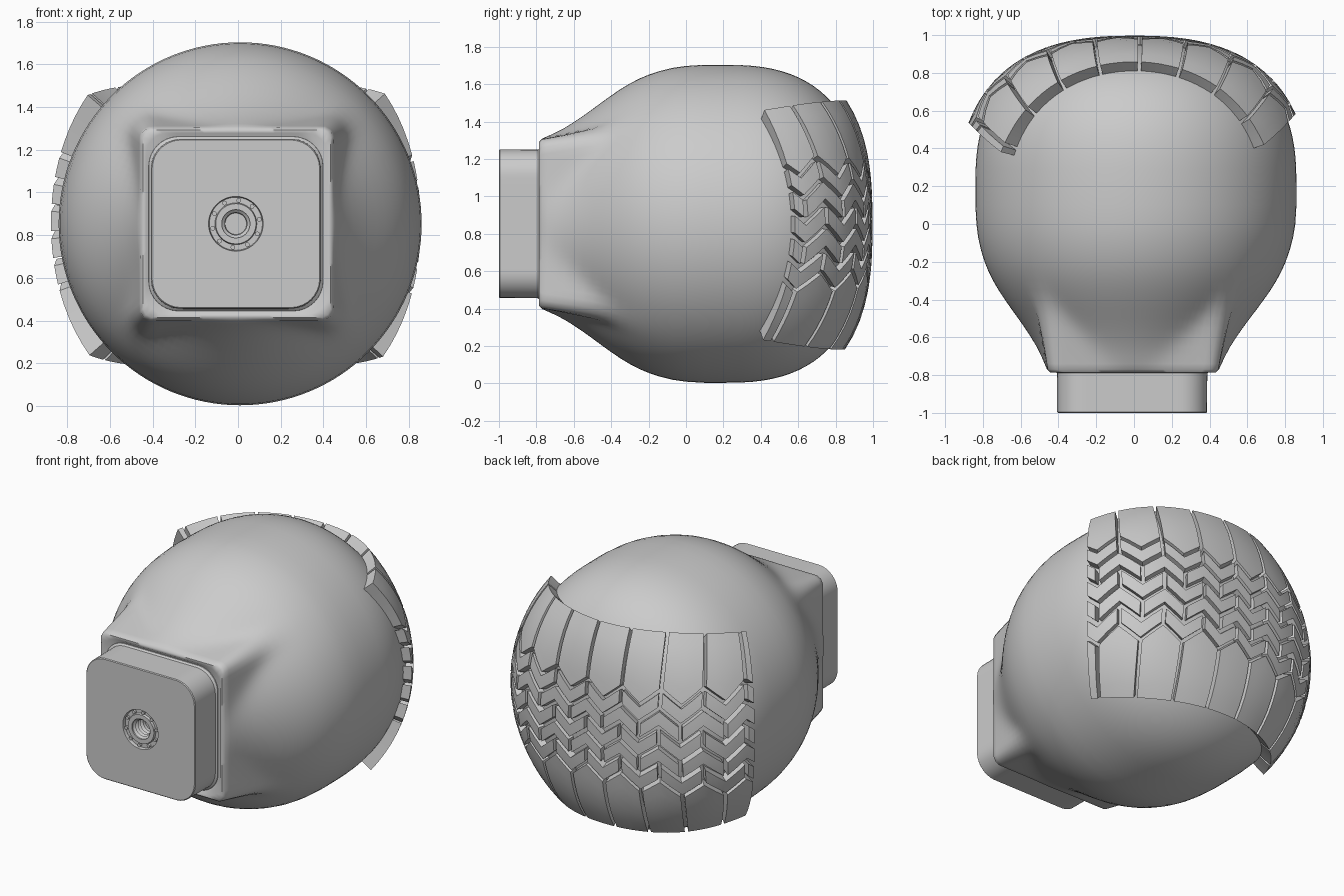
import bpy, bmesh
from math import sin, cos, pi, radians, sqrt

if "Cube" in bpy.data.objects:
    bpy.data.objects.remove(bpy.data.objects["Cube"])

ZC = 0.853      # height of the ball axis
P = 2.6         # roundness of the ball's back half
Y0, A, R = 0.2, 0.755, 0.85
SEG = 128


def finish(bm, name, angle=35):
    bmesh.ops.recalc_face_normals(bm, faces=bm.faces)
    me = bpy.data.meshes.new(name)
    bm.to_mesh(me)
    bm.free()
    ob = bpy.data.objects.new(name, me)
    bpy.context.collection.objects.link(ob)
    bpy.ops.object.select_all(action='DESELECT')
    ob.select_set(True)
    bpy.context.view_layer.objects.active = ob
    bpy.ops.object.shade_smooth_by_angle(angle=radians(angle))
    return ob


def rounded_square(h, rad):
    """Radius as a function of angle for a rounded square."""
    def f(t):
        c, s = abs(cos(t)), abs(sin(t))
        d, k = h / max(c, s), h - rad
        if d * min(c, s) <= k:
            return d
        b = k * (c + s)
        return b + sqrt(max(0, b * b - 2 * k * k + rad * rad))
    return f


def circle(r):
    return lambda t: r


def loft(name, sections, centre, angle=35):
    """Skin (y, radius function) sections along the y axis and cap both ends."""
    bm = bmesh.new()
    rings = []
    for y, f in sections:
        rings.append([bm.verts.new((centre(y) + f(t) * cos(t), y, ZC + f(t) * sin(t)))
                      for t in [2 * pi * i / SEG for i in range(SEG)]])
    for a, b in zip(rings, rings[1:]):
        for i in range(SEG):
            j = (i + 1) % SEG
            bm.faces.new((a[i], a[j], b[j], b[i]))
    bm.faces.new(rings[0])
    bm.faces.new(rings[-1])
    return finish(bm, name, angle)


# Body: square neck pyramid merged into a round ball
def neck_section(y, r):
    f = (y + 0.78) / 0.56
    sq = rounded_square(0.45 + 0.11 * f, 0.05 + 0.1 * f)
    return lambda t: (sq(t) ** 34 + r ** 34) ** (1 / 34)


front = [(-0.77, 0.435), (-0.74, 0.46), (-0.7, 0.483), (-0.65, 0.511), (-0.6, 0.543),
         (-0.55, 0.577), (-0.5, 0.613), (-0.45, 0.65), (-0.4, 0.686), (-0.35, 0.72),
         (-0.3, 0.75), (-0.25, 0.776), (-0.2, 0.797)]
sections = [(-0.775, rounded_square(0.415, 0.13)), (-0.785, rounded_square(0.425, 0.1)),
            (-0.785, rounded_square(0.44, 0.05))]
sections += [(y, neck_section(y, r)) for y, r in front]
sections += [(y, circle(r)) for y, r in [(-0.14, 0.817), (-0.07, 0.834), (0.0, 0.844), (0.1, 0.85)]]
for i in range(25):
    t = pi / 2 * i / 24
    sections.append((Y0 + A * sin(t) ** (2 / P), circle(max(0.01, R * max(0, cos(t)) ** (2 / P)))))
loft("ball_body", sections, lambda y: 0.01 + 0.02 * min(y, 0), 50)

# Plug with a stepped socket in its front face
plug = [(-0.74, rounded_square(0.412, 0.14)), (-0.78, rounded_square(0.408, 0.14)),
        (-0.79, rounded_square(0.398, 0.14)),
        (-0.995, rounded_square(0.397, 0.14)), (-1.0, rounded_square(0.392, 0.135))]
plug += [(y, circle(r)) for y, r in [(-1.0, 0.128), (-0.98, 0.124), (-0.98, 0.098), (-0.995, 0.094),
                                     (-0.995, 0.066)]]
for k in range(4):     # thread ridges in the bore
    y = -0.985 + 0.025 * k
    plug += [(y, circle(0.066)), (y + 0.012, circle(0.052))]
plug.append((-0.88, circle(0.05)))
loft("neck_plug", plug, lambda y: -0.01)

# Small studs in the socket ring
bm = bmesh.new()
for k in range(10):
    a = 2 * pi * (k + 0.3) / 10
    ret = bmesh.ops.create_cone(bm, cap_ends=True, segments=12, radius1=0.011, radius2=0.011, depth=0.03)
    for v in ret["verts"]:
        x, y, z = v.co
        v.co = (-0.01 + 0.111 * cos(a) + x, -0.98 + z, ZC + 0.111 * sin(a) + y)
finish(bm, "socket_studs")


# Tread: blocks laid out in (u = around, e = elevation) degrees and wrapped on the ball
STEP, PHASE, AMP = 19.1, 2.6, 3.3
U_MIN, U_MAX = -77.5, 74.0


def wrap(u, e, outer):
    lon = radians(u * (0.89 + 0.11 * (e / 45) ** 2))
    el = radians(e)
    dx, dy, dz = sin(lon) * cos(el), cos(lon) * cos(el), sin(el)
    rho = ((sqrt(dx * dx + dz * dz) / R) ** P + (abs(dy) / A) ** P) ** (-1 / P)
    # blocks grow thicker towards the shoulders and the ends
    rho += 0.042 + 0.026 * (e / 45) ** 2 + 0.02 * (u / 75) ** 4 if outer else -0.04
    return (dx * rho, Y0 + dy * rho, ZC + dz * rho)


def zig(u):
    """Triangle wave, +AMP at the upper grooves and -AMP halfway between."""
    f = ((u - PHASE) / STEP) % 1.0
    return AMP * (abs(f - 0.5) * 4 - 1)


def block(bm, u0, u1, lo, hi, rows):
    u0, u1 = max(u0, U_MIN), min(u1, U_MAX)
    if u1 - u0 < 1:
        return
    us = {u0, u1}
    for k in range(-40, 41):     # sample the zigzag corners exactly
        u = PHASE + STEP * k / 4
        if u0 + 0.4 < u < u1 - 0.4:
            us.add(u)
    us = sorted(us)
    layers = []
    for outer in (False, True):
        layers.append([[bm.verts.new(wrap(u, lo(u) + (hi(u) - lo(u)) * j / rows, outer))
                        for j in range(rows + 1)] for u in us])
    low, top = layers
    n = len(us) - 1
    for g in layers:
        for i in range(n):
            for j in range(rows):
                bm.faces.new((g[i][j], g[i + 1][j], g[i + 1][j + 1], g[i][j + 1]))
    rim = [(i, 0) for i in range(n)] + [(n, j) for j in range(rows)] \
        + [(i, rows) for i in range(n, 0, -1)] + [(0, j) for j in range(rows, 0, -1)]
    for (a, b), (c, d) in zip(rim, rim[1:] + rim[:1]):
        bm.faces.new((low[a][b], low[c][d], top[c][d], top[a][b]))


def edge(u):
    return 45 - 5 * (u / 75) ** 2


# Shoulder blocks, upper and lower (lower ones shifted half a step)
GAP = 0.85
for name, sign, shift in (("upper_shoulder_tread", 1, 0), ("lower_shoulder_tread", -1, 0.5)):
    bm = bmesh.new()
    for k in range(-6, 6):
        u = PHASE + STEP * (k + shift)
        if sign > 0:
            block(bm, u + GAP, u + STEP - GAP, lambda t: 20.2 + zig(t), edge, 5)
        else:
            block(bm, u + GAP, u + STEP - GAP, lambda t: -edge(t) - 1, lambda t: -20.2 + zig(t), 5)
    finish(bm, name, 25)

# Five rows of chevron blocks between the shoulders
bm = bmesh.new()
PITCH = 7.8
for r in range(5):
    mid = (r - 2) * PITCH
    for k in range(-6, 6):
        u = PHASE + STEP * (k + 0.5 * (r % 2))
        block(bm, u + GAP, u + STEP - GAP,
              lambda t: mid - 2.8 + zig(t), lambda t: mid + 2.8 + zig(t), 2)
finish(bm, "chevron_tread", 25)
